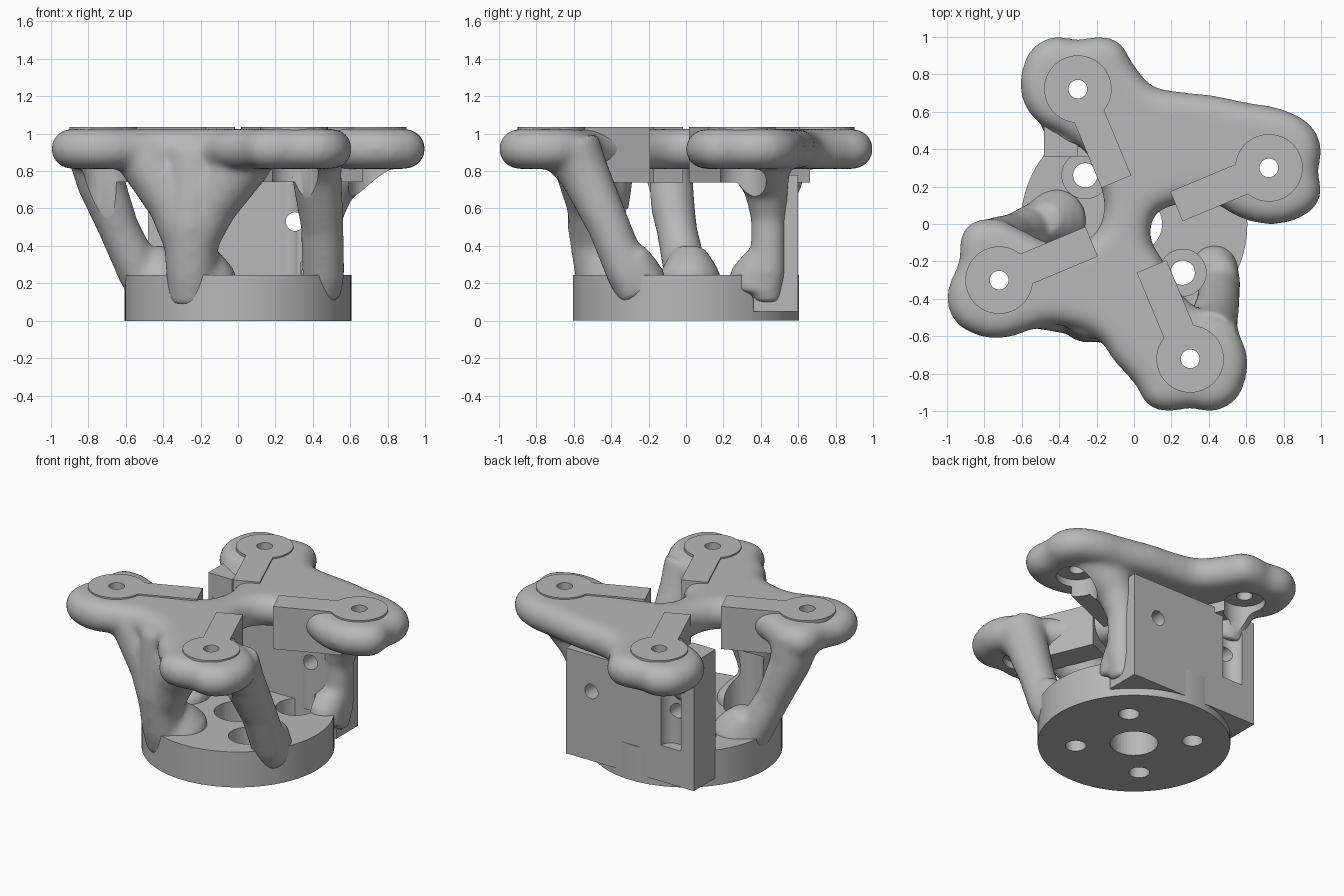
import bpy, bmesh, math
from mathutils import Vector, Matrix

if "Cube" in bpy.data.objects:
    bpy.data.objects.remove(bpy.data.objects["Cube"], do_unlink=True)

GREY = bpy.data.materials.new("plain_grey")
GREY.use_nodes = True
GREY.diffuse_color = (0.48, 0.48, 0.48, 1)
GREY.node_tree.nodes["Principled BSDF"].inputs["Base Color"].default_value = (0.48, 0.48, 0.48, 1)

ARM_ANGLE = math.radians(22.6)
BOLT_R = 0.78
ARMS = [ARM_ANGLE + k * math.pi / 2 for k in range(4)]
BOLTS = [(BOLT_R * math.cos(a), BOLT_R * math.sin(a)) for a in ARMS]
SCREWS = [(sx * 0.26, sy * 0.26) for sx in (-1, 1) for sy in (-1, 1)]


def make(name, bm):
    bmesh.ops.recalc_face_normals(bm, faces=bm.faces)
    me = bpy.data.meshes.new(name)
    bm.to_mesh(me)
    bm.free()
    me.materials.append(GREY)
    ob = bpy.data.objects.new(name, me)
    bpy.context.collection.objects.link(ob)
    return ob


def lathe(bm, profile, x=0, y=0, steps=48):
    """Turn (radius, height) points into a closed solid around a vertical axis."""
    pts = [(0, profile[0][1])] + list(profile) + [(0, profile[-1][1])]
    vs = [bm.verts.new((x + r, y, z)) for r, z in pts]
    es = [bm.edges.new(p) for p in zip(vs, vs[1:])]
    bmesh.ops.spin(bm, geom=vs + es, cent=(x, y, 0), axis=(0, 0, 1),
                   angle=2 * math.pi, steps=steps)
    bmesh.ops.remove_doubles(bm, verts=bm.verts, dist=1e-5)


def box(bm, lo, hi, turn=0):
    lo, hi = Vector(lo), Vector(hi)
    m = (Matrix.Rotation(turn, 4, 'Z') @ Matrix.Translation((lo + hi) / 2)
         @ Matrix.Diagonal((hi - lo).to_4d()))
    bmesh.ops.create_cube(bm, size=1, matrix=m)


def cutter(name, bm):
    ob = make(name, bm)
    ob.hide_render = True
    ob.hide_viewport = True
    return ob


def finish(ob, cutters=()):
    """Cut, bake the modifiers and shade."""
    for c in cutters:
        mod = ob.modifiers.new("cut", 'BOOLEAN')
        mod.operation, mod.solver, mod.object = 'DIFFERENCE', 'EXACT', c
    dg = bpy.context.evaluated_depsgraph_get()
    dg.update()
    me = bpy.data.meshes.new_from_object(ob.evaluated_get(dg))
    ob.modifiers.clear()
    ob.data = me
    if not me.materials:
        me.materials.append(GREY)
    me.shade_smooth()
    me.set_sharp_from_angle(angle=math.radians(35))


def add_curve(bm, cu):
    """Append the surface of a curve to a bmesh."""
    ob = bpy.data.objects.new("temp_curve", cu)
    bpy.context.collection.objects.link(ob)
    dg = bpy.context.evaluated_depsgraph_get()
    dg.update()
    me = bpy.data.meshes.new_from_object(ob.evaluated_get(dg))
    bm.from_mesh(me)
    bpy.data.objects.remove(ob)
    bpy.data.curves.remove(cu)
    bpy.data.meshes.remove(me)


def tube(bm, points):
    """Limb through (x, y, z, radius) points."""
    cu = bpy.data.curves.new("limb", 'CURVE')
    cu.dimensions, cu.bevel_depth, cu.use_fill_caps = '3D', 1, True
    cu.bevel_resolution = 6
    sp = cu.splines.new('POLY')
    sp.points.add(len(points) - 1)
    for p, (x, y, z, r) in zip(sp.points, points):
        p.co, p.radius = (x, y, z, 1), r
    add_curve(bm, cu)


# Cutters
bm = bmesh.new()
for x, y in BOLTS:
    lathe(bm, [(0.13, 0.3), (0.13, 0.86), (0.05, 0.86), (0.05, 1.1)], x, y, 32)
bolt_cut = cutter("bolt_hole_cutter", bm)

bm = bmesh.new()
lathe(bm, [(0.15, -0.1), (0.15, 0.5)])
for x, y in SCREWS:
    lathe(bm, [(0.065, -0.1), (0.065, 0.1), (0.125, 0.1), (0.125, 0.6)], x, y, 32)
base_cut = cutter("base_hole_cutter", bm)

bm = bmesh.new()
for x in (-0.305, 0.305):
    bmesh.ops.create_cone(bm, cap_ends=True, segments=32, radius1=0.05, radius2=0.05, depth=0.6,
                          matrix=Matrix.Translation((x, 0.5, 0.53)) @ Matrix.Rotation(math.pi / 2, 4, 'X'))
wall_cut = cutter("wall_hole_cutter", bm)

bm = bmesh.new()
lathe(bm, [(0.078, 0.3), (0.078, 0.9)], -0.305, 0.6, 32)
slot_cut = cutter("wall_slot_cutter", bm)

# Base disc
bm = bmesh.new()
lathe(bm, [(0.605, 0), (0.605, 0.245)], steps=96)
finish(make("base_disc", bm), [base_cut])

# Rear mounting wall
bm = bmesh.new()
box(bm, (-0.48, 0.36, 0.05), (0.5, 0.6, 0.78))
finish(make("rear_wall", bm), [slot_cut, wall_cut])
bm = bmesh.new()
box(bm, (-0.48, 0.361, 0.7), (-0.3, 0.55, 0.94))
finish(make("rear_wall_shoulder", bm), [bolt_cut])
bm = bmesh.new()
lathe(bm, [(0.08, 0.2), (0.08, 0.76)], 0.28, 0.43, 32)
finish(make("rear_wall_rib", bm), [wall_cut])

# Outline of the top web: two arms per half
back = [(0.09, -0.03), (0.12, 0.05), (0.22, 0.1), (0.42, 0.11), (0.55, 0.04), (0.7, 0), (0.88, 0.03),
        (0.99, 0.13), (0.985, 0.29), (1, 0.4), (0.95, 0.52), (0.8, 0.61), (0.6, 0.65), (0.4, 0.69),
        (0.22, 0.71)]
front = [(0.17, -0.03), (0.21, 0.05), (0.3, 0.1), (0.45, 0.1), (0.6, 0.03), (0.73, -0.02), (0.86, -0.01),
         (0.92, 0.06), (0.935, 0.2), (0.995, 0.36), (0.97, 0.5), (0.85, 0.59), (0.7, 0.61), (0.56, 0.57),
         (0.45, 0.54), (0.35, 0.55), (0.2, 0.61)]
lobe = [(0.1, 0.74), (0, 0.85), (-0.08, 0.97), (-0.18, 1), (-0.3, 0.985), (-0.42, 1), (-0.53, 0.95),
        (-0.59, 0.85), (-0.6, 0.68), (-0.52, 0.55), (-0.36, 0.46), (-0.25, 0.37)]
outline = (back + lobe + [(-0.18, 0.2), (-0.16, 0.1)]
           + [(-x, -y) for x, y in front + lobe + [(-0.16, 0.2), (-0.1, 0.1)]])

cu = bpy.data.curves.new("web", 'CURVE')
cu.dimensions, cu.fill_mode = '2D', 'BOTH'
cu.bevel_depth, cu.offset, cu.bevel_resolution = 0.107, -0.107, 5
sp = cu.splines.new('BEZIER')
sp.bezier_points.add(len(outline) - 1)
for p, (x, y) in zip(sp.bezier_points, outline):
    p.co = (x, y, 0)
    p.handle_left_type = p.handle_right_type = 'AUTO'
sp.use_cyclic_u = True
sp.resolution_u = 4
bm = bmesh.new()
add_curve(bm, cu)
bmesh.ops.translate(bm, verts=bm.verts, vec=(0, 0, 0.918))

# Organic limbs below the web
tube(bm, [(0.4, -0.62, 0.92, 0.17), (0.42, -0.54, 0.78, 0.135), (0.45, -0.41, 0.5, 0.115),
          (0.455, -0.31, 0.25, 0.115), (0.45, -0.26, 0.13, 0.1)])
tube(bm, [(-0.76, -0.13, 0.92, 0.16), (-0.73, -0.09, 0.73, 0.13), (-0.635, -0.05, 0.49, 0.11),
          (-0.52, 0, 0.25, 0.12), (-0.47, 0, 0.13, 0.1)])
tube(bm, [(-0.25, -0.43, 0.1, 0.12), (-0.25, -0.46, 0.25, 0.135), (-0.25, -0.48, 0.5, 0.155),
          (-0.23, -0.46, 0.7, 0.17), (-0.23, -0.44, 0.92, 0.17)])
tube(bm, [(-0.26, -0.48, 0.4, 0.13), (-0.34, -0.45, 0.62, 0.14), (-0.52, -0.41, 0.9, 0.15)])
tube(bm, [(-0.25, -0.48, 0.4, 0.13), (-0.14, -0.5, 0.62, 0.14), (0.06, -0.57, 0.9, 0.16)])
tube(bm, [(0.45, 0.43, 0.1, 0.08), (0.465, 0.44, 0.25, 0.095), (0.465, 0.44, 0.55, 0.095),
          (0.5, 0.43, 0.7, 0.12), (0.64, 0.38, 0.9, 0.19)])
tube(bm, [(-0.36, 0.48, 0.65, 0.1), (-0.36, 0.55, 0.9, 0.14)])

# Flared feet where the limbs meet the disc
for x, y, r in [(-0.2, -0.37, 0.19), (-0.42, 0.02, 0.17), (0.43, -0.24, 0.13), (0.42, 0.36, 0.13)]:
    tube(bm, [(x, y, 0.15, r), (x, y, 0.24, r), (1.08 * x, 1.08 * y, 0.3, r * 0.8),
              (1.15 * x, 1.15 * y, 0.38, r * 0.5)])
bmesh.ops.remove_doubles(bm, verts=bm.verts, dist=1e-4)
frame = make("organic_frame", bm)
mod = frame.modifiers.new("blend", 'REMESH')
mod.mode, mod.voxel_size, mod.use_smooth_shade = 'VOXEL', 0.018, True
mod = frame.modifiers.new("soften", 'SMOOTH')
mod.factor, mod.iterations = 0.5, 14
finish(frame, [bolt_cut, base_cut])

# Keyhole pads: a round pad and a straight bar on each arm
for i, (a, (x, y)) in enumerate(zip(ARMS, BOLTS), 1):
    bm = bmesh.new()
    lathe(bm, [(0.18, 0.93), (0.18, 1.035)], x, y)
    finish(make(f"arm_pad_{i}", bm), [bolt_cut])
    bm = bmesh.new()
    box(bm, (0.245, -0.086, 0.74), (0.7, 0.086, 1.035), a)
    finish(make(f"arm_bar_{i}", bm), [bolt_cut])
